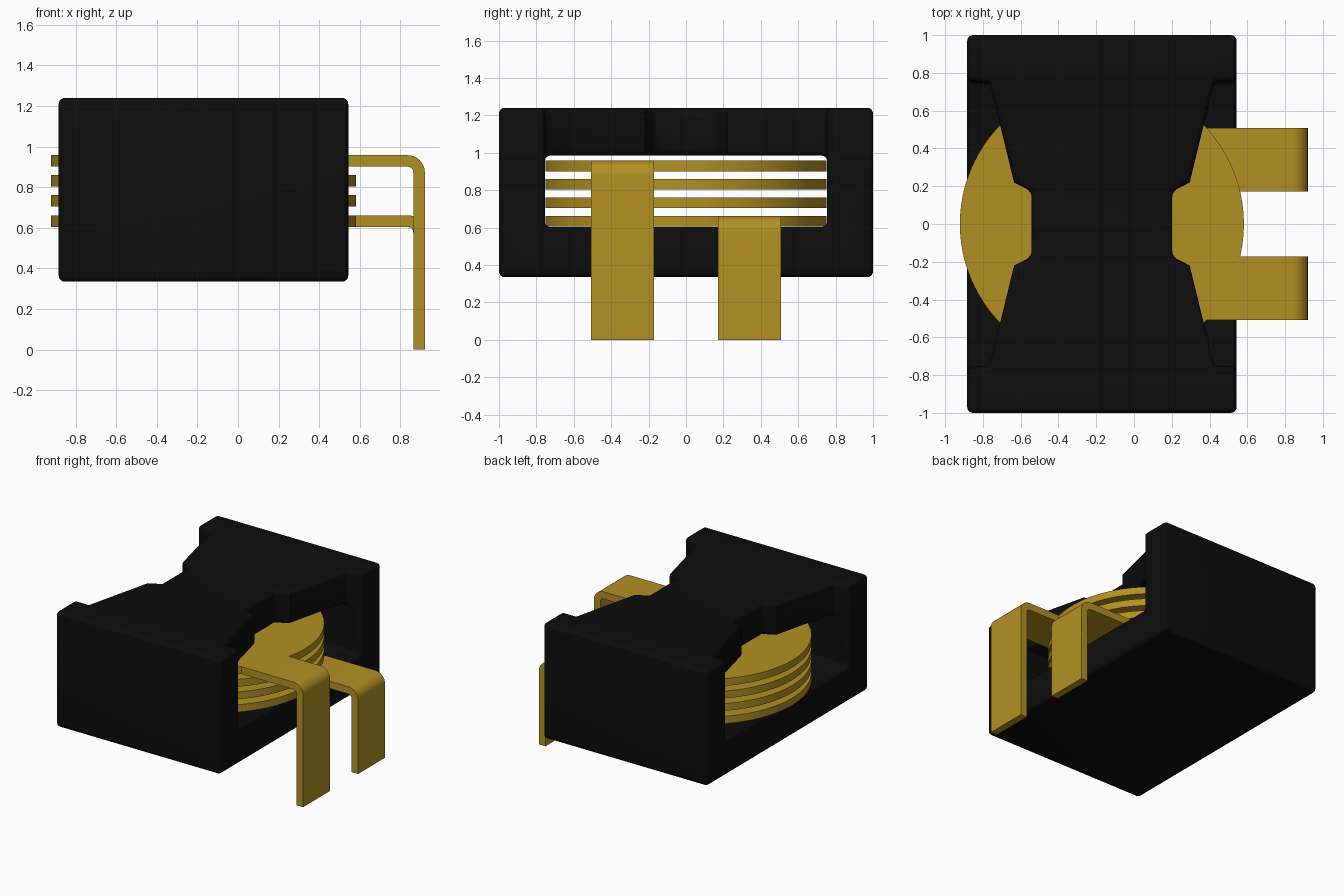
import bpy, bmesh, math
from mathutils import Vector

cube = bpy.data.objects.get("Cube")
if cube:
    bpy.data.objects.remove(cube, do_unlink=True)

CX = -0.17          # centre of core and coil in x
HALF_X = 0.713      # half depth of the core
COIL_R = 0.752


def material(name, rgb):
    m = bpy.data.materials.new(name)
    m.use_nodes = True
    m.diffuse_color = (*rgb, 1)
    bsdf = next(n for n in m.node_tree.nodes if n.type == 'BSDF_PRINCIPLED')
    bsdf.inputs["Base Color"].default_value = (*rgb, 1)
    return m


BLACK = material("ferrite black", (0.004, 0.004, 0.004))
GOLD = material("copper gold", (0.45, 0.28, 0.017))


def prism(name, outline, direction, mat):
    """Extrude a closed 3D outline along a direction."""
    bm = bmesh.new()
    face = bm.faces.new([bm.verts.new(p) for p in outline])
    ext = bmesh.ops.extrude_face_region(bm, geom=[face])
    bmesh.ops.translate(bm, vec=Vector(direction),
                        verts=[v for v in ext["geom"] if isinstance(v, bmesh.types.BMVert)])
    bmesh.ops.recalc_face_normals(bm, faces=bm.faces)
    me = bpy.data.meshes.new(name)
    bm.to_mesh(me)
    bm.free()
    me.materials.append(mat)
    ob = bpy.data.objects.new(name, me)
    bpy.context.collection.objects.link(ob)
    return ob


def box(name, x, y, z, mat):
    pts = [(x[0], y[0], z[0]), (x[1], y[0], z[0]), (x[1], y[1], z[0]), (x[0], y[1], z[0])]
    return prism(name, pts, (0, 0, z[1] - z[0]), mat)


def activate(ob):
    bpy.ops.object.select_all(action='DESELECT')
    ob.select_set(True)
    bpy.context.view_layer.objects.active = ob


def boolean(ob, other, operation):
    mod = ob.modifiers.new("bool", 'BOOLEAN')
    mod.operation, mod.solver, mod.object = operation, 'EXACT', other
    activate(ob)
    bpy.ops.object.modifier_apply(modifier=mod.name)
    bpy.data.objects.remove(other, do_unlink=True)


def smooth(ob, angle=35):
    activate(ob)
    bpy.ops.object.shade_smooth_by_angle(angle=math.radians(angle))


# Core: block with a through window and a tapered notch in each side of the top
core = box("core", (CX - HALF_X, CX + HALF_X), (-1, 1), (0.335, 1.24), BLACK)
window = box("window_cutter", (-2, 2), (-0.755, 0.755), (0.603, 0.985), BLACK)
boolean(core, window, 'DIFFERENCE')
half = [(1.2, 0.755), (0.595, 0.755), (0.465, 0.22), (0.372, 0.172)]
notch = half + [(x, -y) for x, y in reversed(half)]
for side in (-1, 1):
    cutter = prism("notch_cutter", [(CX + side * x, y, 0.8) for x, y in notch], (0, 0, 1), BLACK)
    boolean(core, cutter, 'DIFFERENCE')
clean = core.modifiers.new("clean", 'DECIMATE')
clean.decimate_type, clean.angle_limit = 'DISSOLVE', math.radians(1)
activate(core)
bpy.ops.object.modifier_apply(modifier=clean.name)
bevel = core.modifiers.new("rounded edges", 'BEVEL')
bevel.width, bevel.segments = 0.03, 4
bevel.limit_method, bevel.angle_limit = 'ANGLE', math.radians(50)
bpy.ops.object.modifier_apply(modifier=bevel.name)
smooth(core)


# Bent lead: flat strip leaving the coil, curving down to a vertical leg
def lead(name, y0, y1, z_bottom, z_top):
    x_out, r_out, t = 0.92, 0.085, z_top - z_bottom
    cx, cz = x_out - r_out, z_top - r_out
    arc = [math.radians(90 - 90 * i / 8) for i in range(9)]

    def bend(r):
        return [(cx + r * math.cos(a), cz + r * math.sin(a)) for a in arc]
    profile = ([(0.1, z_top)] + bend(r_out) + [(x_out, 0), (x_out - t, 0)]
               + bend(r_out - t)[::-1] + [(0.1, z_bottom)])
    return prism(name, [(x, y0, z) for x, z in profile], (0, y1 - y0, 0), GOLD)


# Coil: four stacked discs, the lowest and highest joined to the leads
layers = [(0.605, 0.662), (0.705, 0.762), (0.803, 0.86), (0.901, 0.958)]
for i, (z0, z1) in enumerate(layers):
    ring = [(CX + COIL_R * math.cos(a), COIL_R * math.sin(a), z0)
            for a in (math.tau * k / 96 for k in range(96))]
    disc = prism(f"coil_layer_{i + 1}", ring, (0, 0, z1 - z0), GOLD)
    if i == 0:
        boolean(disc, lead("back_lead", 0.172, 0.508, z0, z1), 'UNION')
    elif i == 3:
        boolean(disc, lead("front_lead", -0.508, -0.172, z0, z1), 'UNION')
    smooth(disc)
